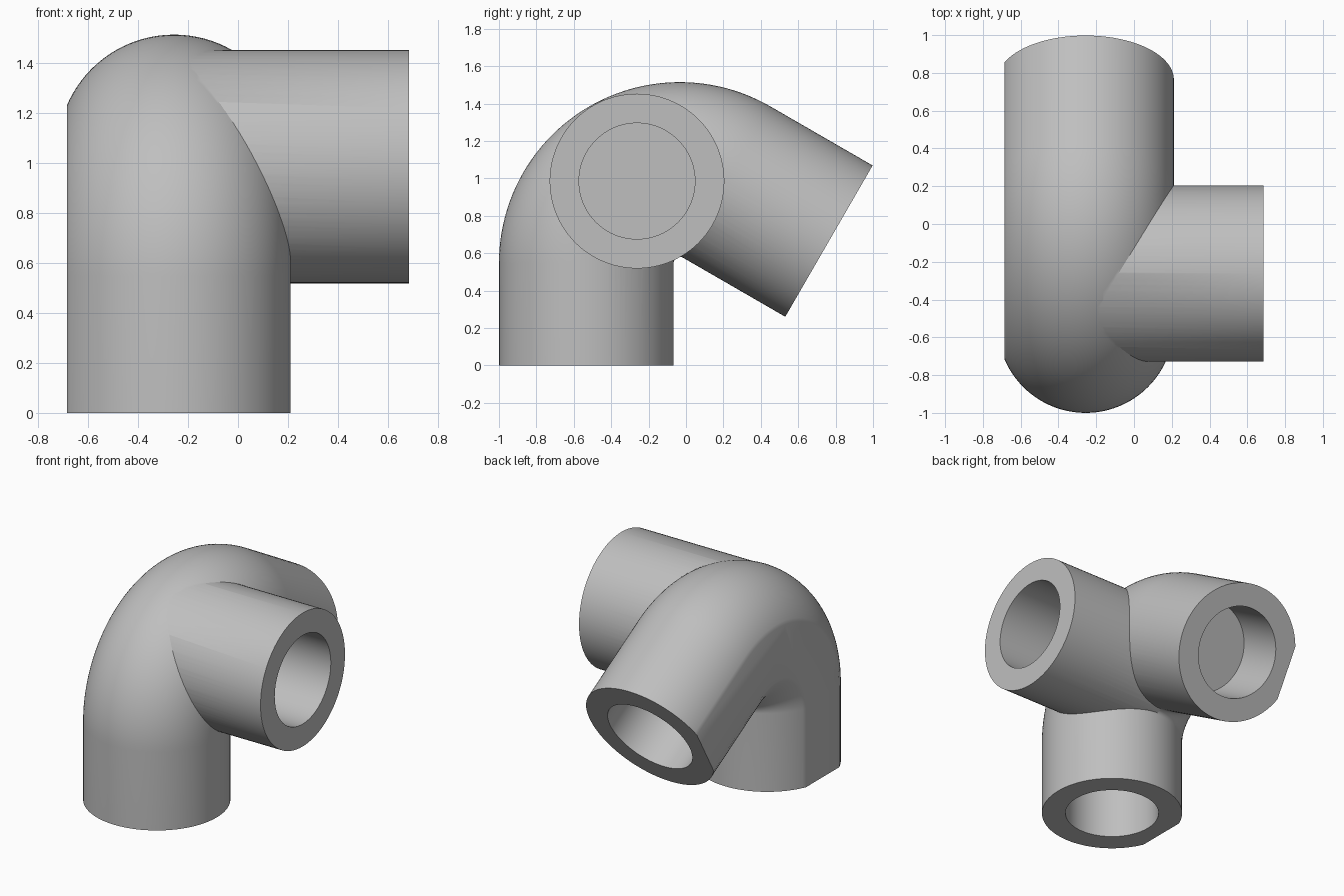
import bpy, bmesh, math
from mathutils import Vector

cube = bpy.data.objects.get("Cube")
if cube:
    bpy.data.objects.remove(cube, do_unlink=True)

OUTER, BORE, SIDES = 0.467, 0.31, 96
AXIS_X = -0.256            # plane of the bend
BEND_R = 0.5
LEG_Y, BEND_Z = -0.533, 0.548

grey = bpy.data.materials.new("plain_grey")
grey.use_nodes = True
colour = (0.52, 0.52, 0.52, 1)
grey.diffuse_color = colour
grey.node_tree.nodes["Principled BSDF"].inputs["Base Color"].default_value = colour


def sweep(name, stations, radius, u):
    """Closed round bar through (point, direction) stations."""
    bm = bmesh.new()
    rings = []
    for p, d in stations:
        v = d.cross(u)
        angles = [2 * math.pi * i / SIDES for i in range(SIDES)]
        rings.append([bm.verts.new(p + radius * (math.cos(a) * u + math.sin(a) * v))
                      for a in angles])
    for a, b in zip(rings, rings[1:]):
        for i in range(SIDES):
            j = (i + 1) % SIDES
            bm.faces.new((a[i], a[j], b[j], b[i]))
    bm.faces.new(rings[0])
    bm.faces.new(rings[-1])
    bmesh.ops.recalc_face_normals(bm, faces=bm.faces[:])
    mesh = bpy.data.meshes.new(name)
    bm.to_mesh(mesh)
    bm.free()
    mesh.materials.append(grey)
    obj = bpy.data.objects.new(name, mesh)
    bpy.context.collection.objects.link(obj)
    return obj


def combine(body, tool, operation):
    """Apply a boolean and discard the tool."""
    bpy.context.view_layer.objects.active = body
    mod = body.modifiers.new(operation.title(), "BOOLEAN")
    mod.operation, mod.solver, mod.object = operation, "EXACT", tool
    bpy.ops.object.modifier_apply(modifier=mod.name)
    bpy.data.objects.remove(tool, do_unlink=True)


X, Y, Z = Vector((1, 0, 0)), Vector((0, 1, 0)), Vector((0, 0, 1))

# Main bent pipe: upright leg, 120 degree bend, sloping leg
centre = Vector((AXIS_X, LEG_Y + BEND_R, BEND_Z))
foot = Vector((AXIS_X, LEG_Y, 0))
stations = [(foot, Z)]
STEPS = 48
for i in range(STEPS + 1):
    a = math.radians(120) * i / STEPS
    stations.append((centre + BEND_R * (math.sin(a) * Z - math.cos(a) * Y),
                     math.cos(a) * Z + math.sin(a) * Y))
slope = stations[-1][1]
slope_end = stations[-1][0] + 0.632 * slope
stations.append((slope_end, slope))
body = sweep("three_way_pipe_elbow", stations, OUTER, X)

# Side branch
branch_end = Vector((0.685, -0.262, 0.986))
inner_end = Vector((AXIS_X, branch_end.y, branch_end.z))
combine(body, sweep("side_branch", [(inner_end, X), (branch_end, X)], OUTER, Y), "UNION")

# Flat side of the bend
bpy.ops.mesh.primitive_cube_add(size=4, location=(-2.685, 0, 0))
cutter = bpy.context.object
cutter.data.materials.append(grey)
combine(body, cutter, "DIFFERENCE")

# Blind sockets in the three ends
for end, out, depth, u in ((foot, -Z, 0.38, X),
                           (slope_end, slope, 0.38, X),
                           (branch_end, X, 0.49, Y)):
    socket = sweep("socket", [(end - depth * out, out), (end + 0.1 * out, out)], BORE, u)
    combine(body, socket, "DIFFERENCE")

# Smooth round walls, crisp rims
bpy.ops.object.select_all(action="DESELECT")
body.select_set(True)
bpy.context.view_layer.objects.active = body
bpy.ops.object.shade_smooth_by_angle(angle=math.radians(25))
